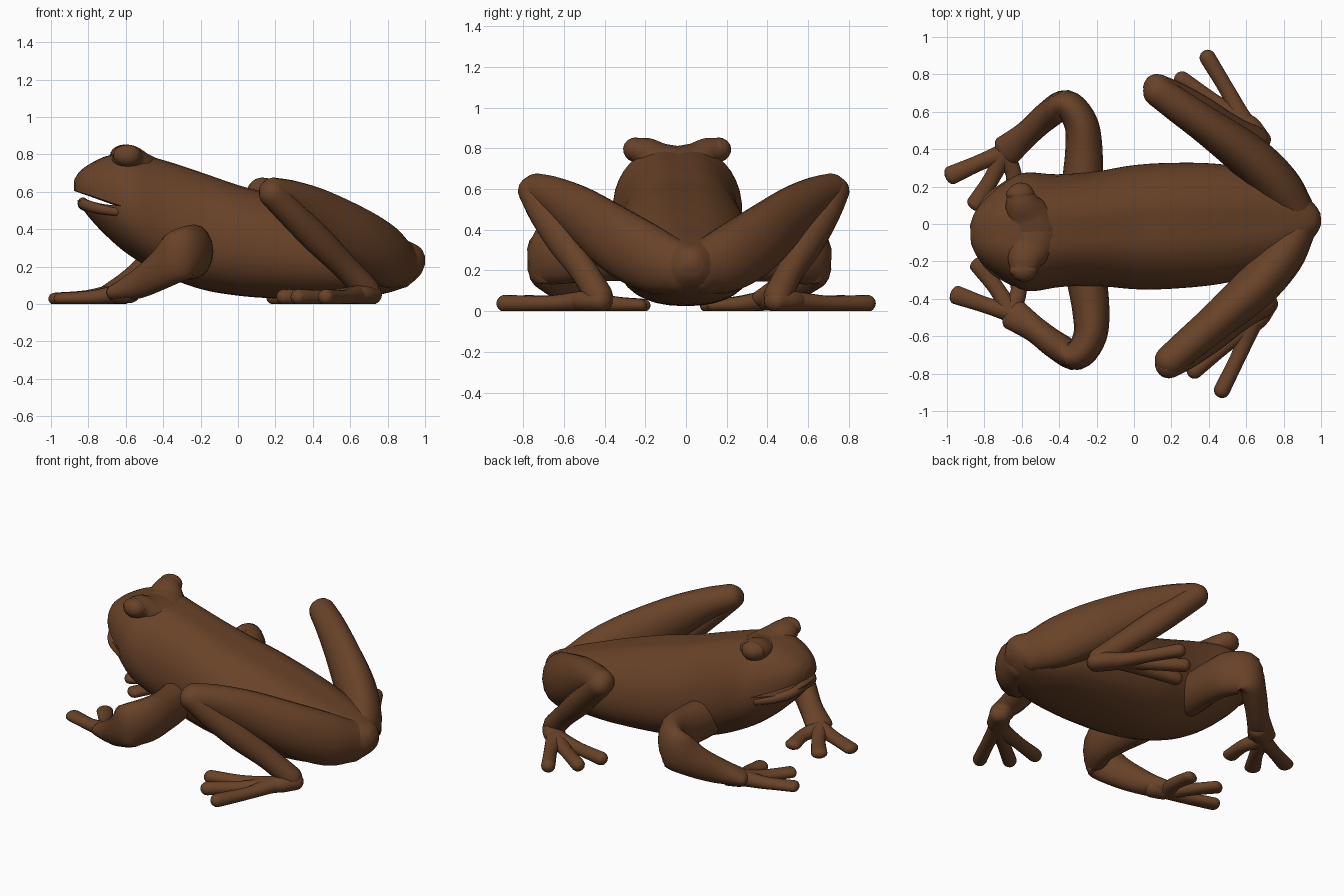
import bpy, bmesh
from math import sin, cos, pi
from mathutils import Vector

if "Cube" in bpy.data.objects:
    bpy.data.objects.remove(bpy.data.objects["Cube"])

YAW, SHIFT = 0.043, -0.018   # the animal sits slightly turned

skin = bpy.data.materials.new("brown_skin")
skin.diffuse_color = (0.14, 0.055, 0.021, 1)
skin.use_nodes = True
skin.node_tree.nodes["Principled BSDF"].inputs["Base Color"].default_value = skin.diffuse_color


def finish(name, bm, mirror=True):
    bmesh.ops.recalc_face_normals(bm, faces=bm.faces)
    for v in bm.verts:                       # soles rest flat on the ground
        v.co.z = max(v.co.z, 0.0)
    me = bpy.data.meshes.new(name)
    bm.to_mesh(me)
    bm.free()
    ob = bpy.data.objects.new(name, me)
    bpy.context.collection.objects.link(ob)
    ob.rotation_euler.z = YAW
    ob.location.y = SHIFT
    me.materials.append(skin)
    for p in me.polygons:
        p.use_smooth = True
    if mirror:
        ob.modifiers.new("mirror", "MIRROR").use_axis = (False, True, False)
    return ob


def spline(keys, steps):
    """Catmull-Rom through rows of numbers."""
    k = [Vector(r) for r in keys]
    k = [2 * k[0] - k[1]] + k + [2 * k[-1] - k[-2]]
    out = []
    for i in range(1, len(k) - 2):
        a, b, c, d = k[i - 1:i + 3]
        for s in range(steps):
            t = s / steps
            out.append(0.5 * (2 * b + (c - a) * t + (2 * a - 5 * b + 4 * c - d) * t * t
                              + (3 * b - a - 3 * c + d) * t ** 3))
    return out + [k[-2]]


def skin_rings(bm, rings):
    vr = [[bm.verts.new(p) for p in r] for r in rings]
    n = len(vr[0])
    for a, b in zip(vr, vr[1:]):
        for i in range(n):
            bm.faces.new((a[i], a[(i + 1) % n], b[(i + 1) % n], b[i]))
    bm.faces.new(vr[0])
    bm.faces.new(vr[-1])


def limb(bm, keys, n=16, steps=5):
    """Tube through (x, y, z, side radius, up radius) with domed ends."""
    rows = spline(keys, steps)
    pts = [Vector(r[:3]) for r in rows]
    last = len(pts) - 1
    rings = []

    def ring(p, t, rs, ru):
        side = t.cross(Vector((0, 0, 1))).normalized()
        up = side.cross(t)
        rings.append([p + side * rs * cos(2 * pi * i / n) + up * ru * sin(2 * pi * i / n)
                      for i in range(n)])
    for i, r in enumerate(rows):
        t = (pts[min(i + 1, last)] - pts[max(i - 1, 0)]).normalized()
        rs, ru = r[3], r[4]
        dome = min(rs, ru)
        if i == 0:
            for a in (1.35, 1.0, 0.6, 0.3):
                ring(pts[0] - t * dome * sin(a), t, rs * cos(a), ru * cos(a))
        ring(pts[i], t, rs, ru)
        if i == last:
            for a in (0.3, 0.6, 1.0, 1.35):
                ring(pts[i] + t * dome * sin(a), t, rs * cos(a), ru * cos(a))
    skin_rings(bm, rings)


# body and head: x, top z, bottom z, half width
stations = [(-0.875, 0.67, 0.58, 0.05), (-0.845, 0.715, 0.53, 0.12), (-0.79, 0.757, 0.455, 0.185),
            (-0.7, 0.80, 0.36, 0.255), (-0.58, 0.82, 0.26, 0.315), (-0.4, 0.78, 0.155, 0.30),
            (-0.2, 0.715, 0.08, 0.305), (0.0, 0.645, 0.045, 0.33), (0.2, 0.59, 0.03, 0.335),
            (0.45, 0.51, 0.025, 0.32), (0.7, 0.42, 0.04, 0.27), (0.88, 0.355, 0.085, 0.17),
            (0.97, 0.31, 0.15, 0.08), (1.0, 0.26, 0.21, 0.03)]
bm = bmesh.new()
rings = []
for x, top, low, w in spline(stations, 5):
    mid, h = (top + low) / 2, (top - low) / 2
    ring = []
    for i in range(36):
        a = 2 * pi * i / 36
        c, s = cos(a), sin(a)
        y = w * (abs(c) ** 0.88) * (1 if c > 0 else -1) * (1 - 0.1 * s)
        z = mid + h * (abs(s) ** 0.92) * (1 if s > 0 else -1)
        if s > 0:                                   # shallow groove down the back
            z -= 0.05 * h * max(0, 1 - abs(y) / 0.1)
        ring.append((x, y, z))
    rings.append(ring)
skin_rings(bm, rings)
body = finish("body", bm, mirror=False)

# mouth slot cut out of the head
bm = bmesh.new()
skin_rings(bm, [[(-0.64, y, 0.525), (-0.78, y, 0.574), (-0.95, y, 0.63),
                 (-0.95, y, 0.575), (-0.85, y, 0.553), (-0.78, y, 0.538)] for y in (-0.5, 0.5)])
cutter = finish("mouth_cutter", bm, mirror=False)
cutter.hide_render = True
cut = body.modifiers.new("mouth", "BOOLEAN")
cut.operation, cut.object, cut.solver = "DIFFERENCE", cutter, "EXACT"
bpy.context.view_layer.objects.active = body
body.select_set(True)
bpy.ops.object.modifier_apply(modifier="mouth")
bpy.data.objects.remove(cutter)
bpy.ops.object.shade_smooth_by_angle(angle=0.7)

# lower lip
bm = bmesh.new()
limb(bm, [(-0.66, 0.265, 0.495, 0.02, 0.025), (-0.76, 0.19, 0.512, 0.028, 0.029),
          (-0.82, 0.10, 0.53, 0.028, 0.03), (-0.83, 0, 0.54, 0.028, 0.03)])
finish("lower_lip", bm)

# brow ridges running out to the eyes
bm = bmesh.new()
limb(bm, [(-0.55, 0.0, 0.72, 0.15, 0.09), (-0.565, 0.08, 0.735, 0.13, 0.09),
          (-0.59, 0.15, 0.775, 0.095, 0.077), (-0.6, 0.205, 0.793, 0.072, 0.06)])
finish("brows", bm)

# eyes
bm = bmesh.new()
bmesh.ops.create_uvsphere(bm, u_segments=20, v_segments=12, radius=1)
bmesh.ops.scale(bm, vec=(0.076, 0.045, 0.057), verts=bm.verts)
bmesh.ops.translate(bm, vec=(-0.6, 0.205, 0.795), verts=bm.verts)
finish("eyes", bm)

# front legs: shoulder, elbow, wrist
bm = bmesh.new()
limb(bm, [(-0.27, 0.22, 0.28, 0.11, 0.13), (-0.25, 0.42, 0.28, 0.10, 0.135),
          (-0.26, 0.57, 0.28, 0.09, 0.145), (-0.335, 0.67, 0.26, 0.08, 0.14),
          (-0.44, 0.615, 0.18, 0.075, 0.105), (-0.55, 0.525, 0.11, 0.07, 0.08),
          (-0.66, 0.44, 0.062, 0.085, 0.05)])
finish("front_legs", bm)

# front toes
bm = bmesh.new()
for tip, mid in (((-0.965, 0.32), (-0.8, 0.385)), ((-0.84, 0.16), (-0.745, 0.30)),
                 ((-0.64, 0.18), (-0.63, 0.31))):
    limb(bm, [(-0.6, 0.475, 0.06, 0.06, 0.055), (-0.67, 0.43, 0.052, 0.055, 0.05),
              (*mid, 0.035, 0.043, 0.038), (*tip, 0.028, 0.05, 0.033)])
finish("front_toes", bm)

# thighs
bm = bmesh.new()
limb(bm, [(0.87, 0.05, 0.21, 0.10, 0.13), (0.78, 0.19, 0.255, 0.12, 0.165),
          (0.63, 0.35, 0.35, 0.12, 0.165), (0.42, 0.52, 0.48, 0.10, 0.135),
          (0.27, 0.635, 0.56, 0.09, 0.10), (0.16, 0.72, 0.597, 0.082, 0.08)])
finish("thighs", bm)

# shins
bm = bmesh.new()
limb(bm, [(0.155, 0.74, 0.59, 0.075, 0.075), (0.26, 0.69, 0.48, 0.075, 0.075),
          (0.40, 0.61, 0.345, 0.07, 0.08), (0.55, 0.51, 0.20, 0.065, 0.07),
          (0.67, 0.44, 0.075, 0.07, 0.07)])
finish("shins", bm)

# hind feet and toes
bm = bmesh.new()
for tip, mid in (((0.432, 0.89), (0.54, 0.69)), ((0.29, 0.78), (0.46, 0.65)),
                 ((0.22, 0.63), (0.42, 0.58))):
    limb(bm, [(0.69, 0.43, 0.05, 0.065, 0.055), (0.61, 0.53, 0.048, 0.06, 0.05),
              (*mid, 0.038, 0.042, 0.038), (*tip, 0.038, 0.043, 0.042)])
finish("hind_feet", bm)
